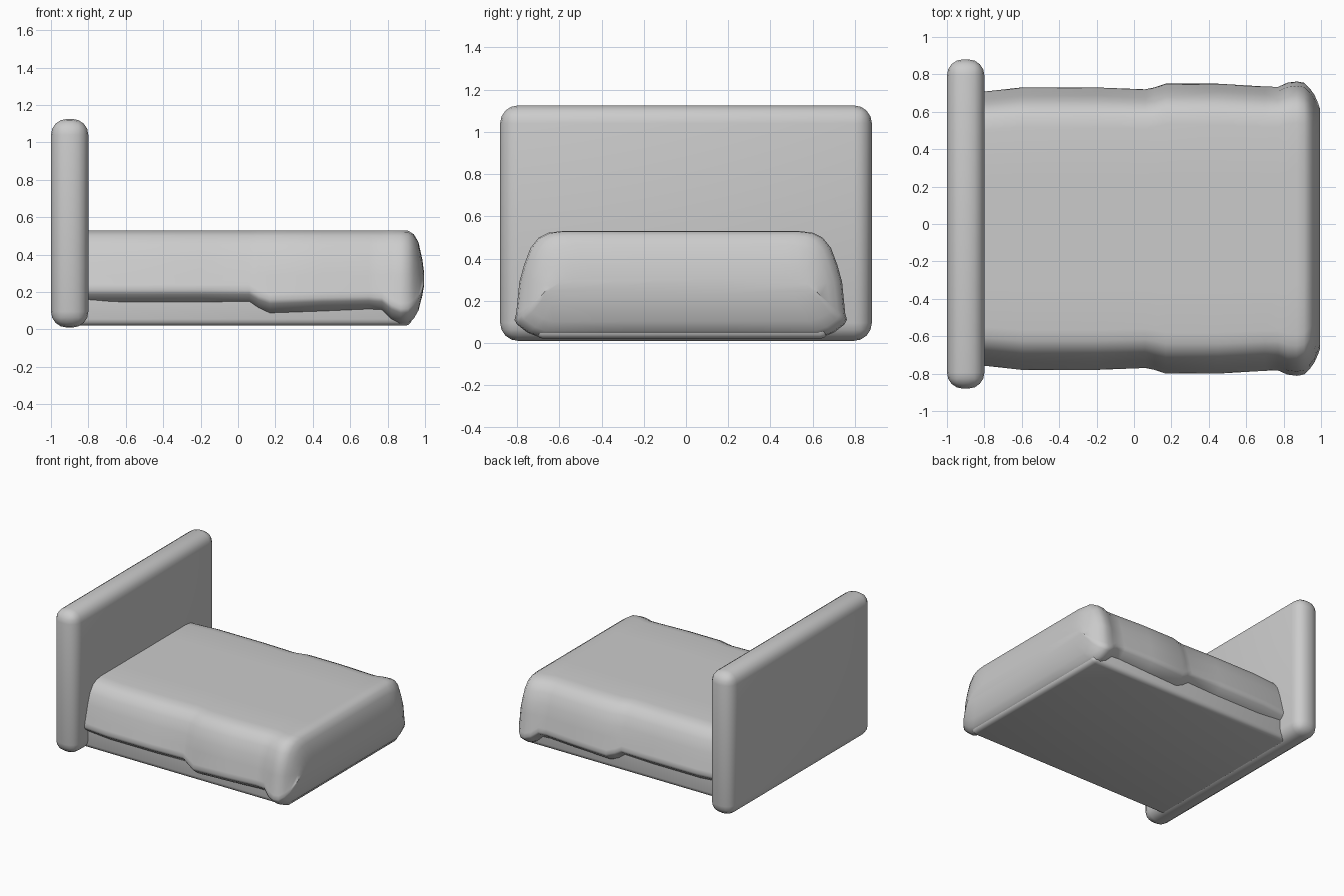
import bpy, bmesh, math
from mathutils import Matrix

cube = bpy.data.objects.get("Cube")
if cube:
    bpy.data.objects.remove(cube, do_unlink=True)

grey = bpy.data.materials.new("light grey")
grey.use_nodes = True
grey.diffuse_color = (0.6, 0.6, 0.6, 1)
grey.node_tree.nodes["Principled BSDF"].inputs["Base Color"].default_value = (0.6, 0.6, 0.6, 1)


def finish(name, bm, angle):
    bmesh.ops.recalc_face_normals(bm, faces=bm.faces)
    mesh = bpy.data.meshes.new(name)
    bm.to_mesh(mesh)
    bm.free()
    mesh.materials.append(grey)
    obj = bpy.data.objects.new(name, mesh)
    bpy.context.collection.objects.link(obj)
    bpy.ops.object.select_all(action='DESELECT')
    obj.select_set(True)
    bpy.context.view_layer.objects.active = obj
    bpy.ops.object.shade_smooth_by_angle(angle=math.radians(angle))
    return obj


def rounded_box(name, low, high, radius, segments):
    bm = bmesh.new()
    bmesh.ops.create_cube(bm, size=1)
    size = [h - l for l, h in zip(low, high)]
    centre = [(h + l) / 2 for l, h in zip(low, high)]
    bm.transform(Matrix.Translation(centre) @ Matrix.Diagonal((*size, 1)))
    bmesh.ops.bevel(bm, geom=bm.edges[:], offset=radius, segments=segments,
                    profile=0.5, affect='EDGES')
    return finish(name, bm, 35)


# Headboard slab and recessed base
rounded_box("headboard", (-1, -0.88, 0.01), (-0.8, 0.88, 1.125), 0.085, 4)
rounded_box("bed_base", (-0.88, -0.71, 0.02), (0.93, 0.67, 0.32), 0.035, 3)

# Upper side of the bedding: half width and height from the top to the hem
SIDE = [(0.3, 0.53), (0.56, 0.53), (0.62, 0.522), (0.665, 0.5), (0.705, 0.45),
        (0.735, 0.37), (0.757, 0.29)]
MIDDLE_Y = -0.025
MIDDLE_Z = 0.265


def section(width, hem, depth=1, inset=0):
    """Half outline of the bedding, mirrored into a closed ring."""
    low = max(hem - 0.07, 0.015)
    half = [(y * width / 0.78, z) for y, z in SIDE]
    half += [(width - 0.008, hem + 0.04), (width, hem + 0.01), (width - 0.012, hem - 0.012),
             (width - 0.06, (hem + low) / 2 - 0.015), (width - 0.11, low), (0.3, low)]
    half = [(max(y - inset, 0.2), MIDDLE_Z + (z - MIDDLE_Z) * depth) for y, z in half]
    return half + [(-y, z) for y, z in reversed(half)]


# Stations along the bed: x, half width, hem height, height scale, side inset
stations = [
    (-0.86, 0.73, 0.20, 1, 0), (-0.78, 0.735, 0.20, 1, 0), (-0.6, 0.755, 0.20, 1, 0),
    (-0.2, 0.755, 0.20, 1, 0), (0.06, 0.745, 0.20, 1, 0), (0.11, 0.755, 0.17, 1, 0),
    (0.17, 0.775, 0.15, 1, 0), (0.45, 0.775, 0.16, 1, 0), (0.7, 0.76, 0.165, 1, 0),
    (0.77, 0.758, 0.16, 1, 0), (0.82, 0.78, 0.12, 1, 0), (0.87, 0.787, 0.10, 1, 0),
    (0.91, 0.785, 0.10, 0.99, 0.005), (0.94, 0.78, 0.11, 0.92, 0.03),
    (0.965, 0.775, 0.12, 0.76, 0.06), (0.985, 0.77, 0.13, 0.42, 0.10),
    (0.995, 0.77, 0.14, 0.15, 0.13),
]

# Draped bedding lofted through the stations
bm = bmesh.new()
rings = []
for x, width, hem, depth, inset in stations:
    rings.append([bm.verts.new((x, y + MIDDLE_Y, z))
                  for y, z in section(width, hem, depth, inset)])
for a, b in zip(rings, rings[1:]):
    for i in range(len(a)):
        j = (i + 1) % len(a)
        bm.faces.new((a[i], a[j], b[j], b[i]))
bm.faces.new(rings[0])
bm.faces.new(rings[-1])
finish("bedding", bm, 50)
